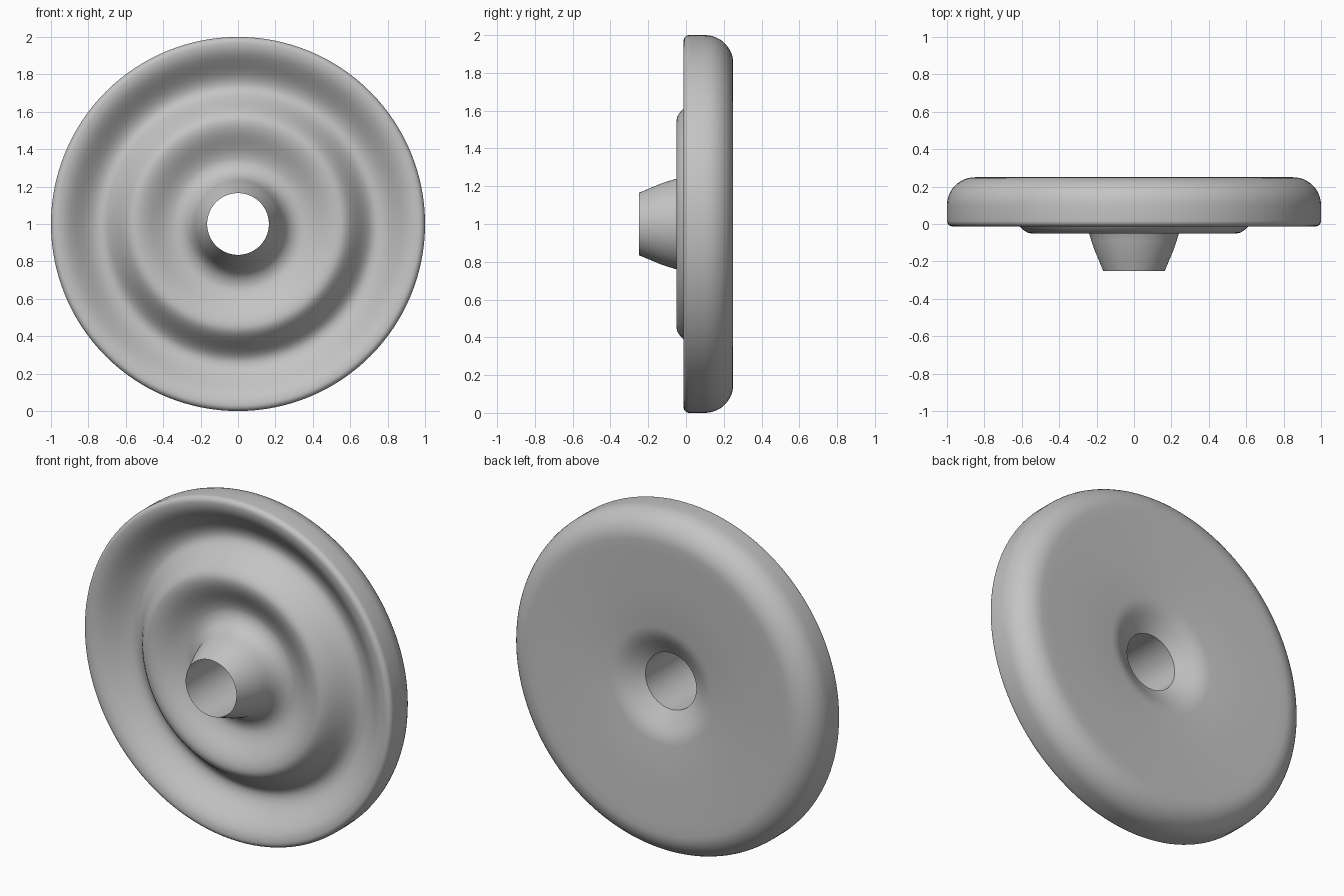
import bpy
import bmesh
import math
from mathutils import Matrix, Vector

cube = bpy.data.objects.get("Cube")
if cube:
    bpy.data.objects.remove(cube, do_unlink=True)

SEGMENTS = 128


def ease(a, b, steps=10):
    """S-shaped run between two (radius, depth) points, without the start."""
    pts = []
    for i in range(1, steps + 1):
        t = i / steps
        k = (1 - math.cos(math.pi * t)) / 2
        pts.append((a[0] + (b[0] - a[0]) * t, a[1] + (b[1] - a[1]) * k))
    return pts


def arc(cx, cy, radius, start, end, steps=8):
    """Rounded corner in the profile, angles in degrees."""
    angles = [math.radians(start + (end - start) * i / steps) for i in range(steps + 1)]
    return [(cx + radius * math.cos(a), cy + radius * math.sin(a)) for a in angles]


# Hub: tapered collar flaring into the inner groove
profile = [(0.165, -0.25), (0.19, -0.19), (0.215, -0.13), (0.228, -0.09),
           (0.24, -0.05), (0.26, -0.012), (0.29, 0.018), (0.33, 0.03)]

# Front face: inner groove, ridge, outer groove, rim
waves = [(0.33, 0.03), (0.55, -0.05), (0.74, 0.11), (0.965, -0.013)]
for a, b in zip(waves, waves[1:]):
    profile += ease(a, b)

# Rim: small front round, large back round
profile += arc(0.97, 0.017, 0.03, -80, 0, 6)
profile += arc(0.85, 0.1, 0.15, 0, 90, 12)

# Back: shallow dish and funnel into the bore
profile += [(0.8, 0.249), (0.55, 0.236), (0.34, 0.224), (0.31, 0.219), (0.28, 0.208),
            (0.25, 0.192), (0.21, 0.167), (0.165, 0.14)]

# Revolve the closed profile around the front-to-back axis
bm = bmesh.new()
verts = [bm.verts.new((r, y, 0)) for r, y in profile]
edges = [bm.edges.new((v, verts[(i + 1) % len(verts)])) for i, v in enumerate(verts)]
bmesh.ops.spin(bm, geom=verts + edges, cent=Vector(), axis=(0, 1, 0),
               angle=math.tau, steps=SEGMENTS, use_duplicate=False)
bmesh.ops.remove_doubles(bm, verts=bm.verts, dist=0.0005)
bmesh.ops.recalc_face_normals(bm, faces=bm.faces)
bmesh.ops.transform(bm, matrix=Matrix.Translation((0, 0, 1)), verts=bm.verts)

mesh = bpy.data.meshes.new("ribbed_disc")
bm.to_mesh(mesh)
bm.free()
disc = bpy.data.objects.new("ribbed_disc", mesh)
bpy.context.collection.objects.link(disc)

# Plain grey material
grey = bpy.data.materials.new("plain_grey")
grey.use_nodes = True
colour = (0.55, 0.55, 0.55, 1)
grey.diffuse_color = colour
grey.node_tree.nodes["Principled BSDF"].inputs["Base Color"].default_value = colour
mesh.materials.append(grey)

# Smooth shading with crisp bore edges
bpy.ops.object.select_all(action="DESELECT")
disc.select_set(True)
bpy.context.view_layer.objects.active = disc
bpy.ops.object.shade_smooth_by_angle(angle=math.radians(38))
